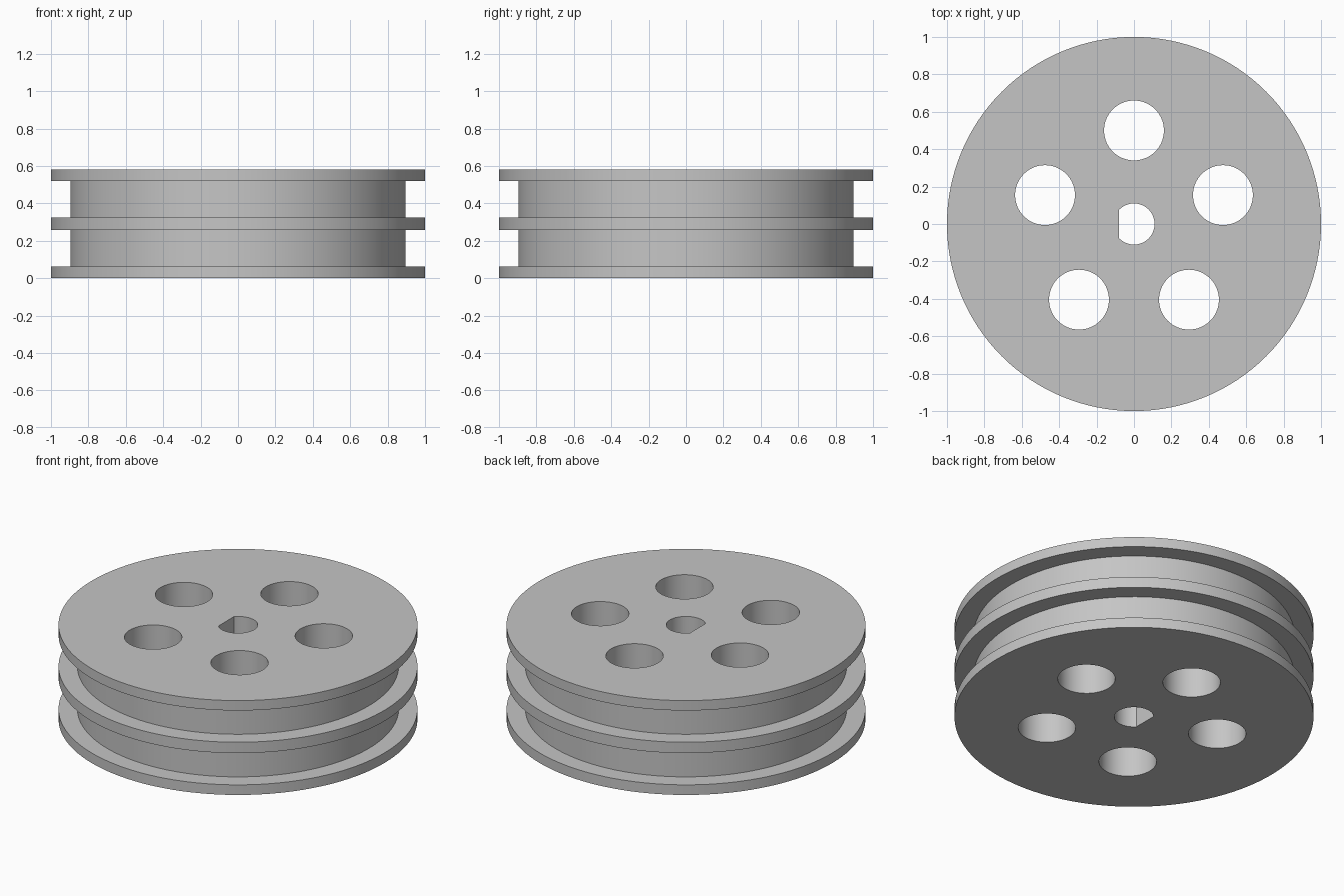
import bpy
import bmesh
from math import cos, sin, pi, radians, acos

cube = bpy.data.objects.get("Cube")
if cube:
    bpy.data.objects.remove(cube, do_unlink=True)

RIM, DRUM, HEIGHT = 1.0, 0.895, 0.58
SEGMENTS = 128

grey = bpy.data.materials.new("plain_grey")
grey.use_nodes = True
colour = (0.56, 0.56, 0.56, 1)
grey.diffuse_color = colour
grey.node_tree.nodes["Principled BSDF"].inputs["Base Color"].default_value = colour


def circle(radius, count, cx=0.0, cy=0.0):
    return [(cx + radius * cos(2 * pi * i / count), cy + radius * sin(2 * pi * i / count))
            for i in range(count)]


def loft(name, sections):
    """Closed solid through a stack of (outline, z) sections."""
    bm = bmesh.new()
    rings = [[bm.verts.new((x, y, z)) for x, y in outline] for outline, z in sections]
    for low, high in zip(rings, rings[1:]):
        n = len(low)
        for i in range(n):
            j = (i + 1) % n
            bm.faces.new((low[i], low[j], high[j], high[i]))
    bm.faces.new(rings[0][::-1])
    bm.faces.new(rings[-1])
    mesh = bpy.data.meshes.new(name)
    bm.to_mesh(mesh)
    bm.free()
    mesh.materials.append(grey)
    obj = bpy.data.objects.new(name, mesh)
    bpy.context.collection.objects.link(obj)
    return obj


# Wheel body: three flanges separated by two flat grooves
profile = [(RIM, 0), (RIM, 0.062), (DRUM, 0.062), (DRUM, 0.257), (RIM, 0.257),
           (RIM, 0.324), (DRUM, 0.324), (DRUM, 0.519), (RIM, 0.519), (RIM, HEIGHT)]
wheel = loft("pulley_wheel", [(circle(r, SEGMENTS), z) for r, z in profile])


# Cutters: five round holes and a D-shaped shaft bore
def cutter(name, outline):
    return loft(name, [(outline, -0.1), (outline, HEIGHT + 0.1)])


cutters = []
for k in range(5):
    a = pi / 2 + 2 * pi * k / 5
    cutters.append(cutter("hole_cutter", circle(0.16, 64, 0.5 * cos(a), 0.5 * sin(a))))

bore, flat = 0.11, 0.08
end = acos(-flat / bore)
arc = [-end + 2 * end * i / 48 for i in range(49)]
cutters.append(cutter("bore_cutter", [(bore * cos(a), bore * sin(a)) for a in arc]))

bpy.ops.object.select_all(action='DESELECT')
bpy.context.view_layer.objects.active = wheel
wheel.select_set(True)
for tool in cutters:
    tool.hide_render = True
    mod = wheel.modifiers.new("cut", 'BOOLEAN')
    mod.operation = 'DIFFERENCE'
    mod.solver = 'EXACT'
    mod.object = tool
    bpy.ops.object.modifier_apply(modifier=mod.name)
    bpy.data.objects.remove(tool, do_unlink=True)

# Smooth round walls, crisp flange and hole edges
bpy.ops.object.shade_smooth_by_angle(angle=radians(30))
